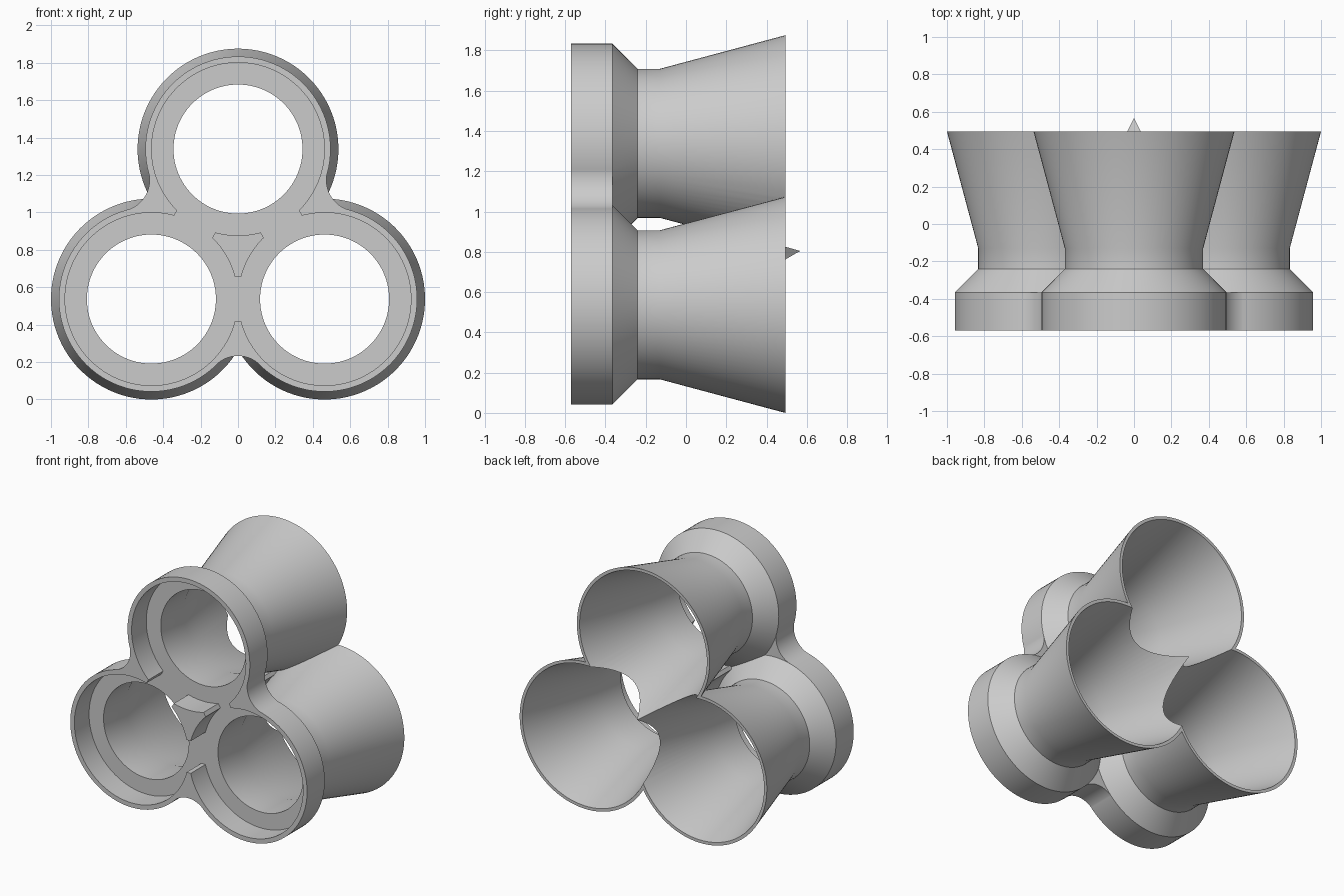
import bpy, bmesh, math
from mathutils import Vector

cube = bpy.data.objects.get("Cube")
if cube:
    bpy.data.objects.remove(cube, do_unlink=True)

# Main dimensions
SEG = 96
FRONT, FLOOR, PLATE_BACK, BACK = -0.57, -0.4, -0.365, 0.494
SPACING = 0.926                      # distance between tube axes
REACH = SPACING / math.sqrt(3)       # model axis to tube axis
MID_Z = 0.804
RIM_R, RECESS_R, BORE_R, FILLET_R = 0.495, 0.462, 0.345, 0.165
FILLET_REACH = SPACING / (2 * math.sqrt(3)) + math.sqrt((RIM_R + FILLET_R) ** 2 - (SPACING / 2) ** 2)
BORE_END, FLARE_START, FLARE = 0.66, -0.138, 0.269


def polar(radius, degrees, origin=(0, MID_Z)):
    a = math.radians(degrees)
    return origin[0] + radius * math.cos(a), origin[1] + radius * math.sin(a)


TUBE_ANGLES = (90, 210, 330)
GAP_ANGLES = (150, 270, 30)
TUBES = [polar(REACH, a) for a in TUBE_ANGLES]
FILLETS = [polar(FILLET_REACH, a) for a in GAP_ANGLES]


def loft(name, rings):
    """Closed solid through matching rings of points."""
    bm = bmesh.new()
    loops = [[bm.verts.new(p) for p in ring] for ring in rings]
    n = len(loops[0])
    for a, b in zip(loops, loops[1:]):
        for i in range(n):
            j = (i + 1) % n
            bm.faces.new((a[i], a[j], b[j], b[i]))
    bm.faces.new(loops[0])
    bm.faces.new(loops[-1])
    bmesh.ops.recalc_face_normals(bm, faces=bm.faces)
    mesh = bpy.data.meshes.new(name)
    bm.to_mesh(mesh)
    bm.free()
    ob = bpy.data.objects.new(name, mesh)
    bpy.context.collection.objects.link(ob)
    return ob


def lathe(name, centre, profile, phase=0):
    """Turned solid along y from (y, radius) pairs."""
    rings = []
    for y, r in profile:
        pts = [polar(r, phase + 360 * i / SEG, centre) for i in range(SEG)]
        rings.append([(x, y, z) for x, z in pts])
    return loft(name, rings)


def prism(name, outline, y0, y1):
    return loft(name, [[(x, y, z) for x, z in outline] for y in (y0, y1)])


def boolean(target, tool, operation):
    mod = target.modifiers.new("cut", 'BOOLEAN')
    mod.operation = operation
    mod.solver = 'MANIFOLD'
    mod.object = tool
    evaluated = target.evaluated_get(bpy.context.evaluated_depsgraph_get())
    mesh = bpy.data.meshes.new_from_object(evaluated)
    target.modifiers.clear()
    target.data = mesh
    bpy.data.objects.remove(tool, do_unlink=True)


# Front plate web joining the three rims, with rounded hollows between them
outline = [p for pair in zip(TUBES, FILLETS) for p in pair]
body = prism("triple_tube_body", outline, FRONT - 0.05, PLATE_BACK)
for c in FILLETS:
    boolean(body, lathe("fillet_cutter", c, [(FRONT - 0.1, FILLET_R + 0.001), (BACK, FILLET_R + 0.001)]),
            'DIFFERENCE')

# Outer tubes: rim, chamfer, neck and flared back
for k, c in enumerate(TUBES):
    boolean(body, lathe("tube", c, [(FRONT - 0.03, RIM_R), (PLATE_BACK, RIM_R), (-0.24, 0.37),
                                    (-0.13, 0.37), (BACK, 0.537)], 0.7 * k), 'UNION')

# Central post with three hollow sides
post_outline = []
for c, a in zip(TUBES, TUBE_ANGLES):
    for i in range(9):
        post_outline.append(polar(RECESS_R + 0.003, a + 180 + 14.6 * (1 - i / 4), c))
post_outline.sort(key=lambda p: math.atan2(p[1] - MID_Z, p[0]))
boolean(body, prism("centre_post", post_outline, -0.5, 0.62), 'UNION')

# Trim the front flat
square = [polar(2, a) for a in (45, 135, 225, 315)]
boolean(body, prism("front_trim", square, FRONT - 0.5, FRONT), 'DIFFERENCE')

# Recess, bore and flared inside of each tube
for k, c in enumerate(TUBES):
    end_r = BORE_R + FLARE * (BORE_END - FLARE_START)
    boolean(body, lathe("bore_cutter", c, [(FRONT - 0.1, RECESS_R), (FLOOR, RECESS_R), (FLOOR, BORE_R),
                                           (FLARE_START, BORE_R), (BORE_END, end_r)], 0.7 * k), 'DIFFERENCE')

# Slots through the thin walls between neighbouring recesses
for a in GAP_ANGLES:
    m = Vector(polar(REACH / 2, a))
    along = Vector(polar(0.118, a, (0, 0)))
    across = Vector(polar(0.04, a + 90, (0, 0)))
    corners = [m + along + across, m - along + across, m - along - across, m + along - across]
    boolean(body, prism("slot_cutter", corners, FRONT - 0.1, FLOOR), 'DIFFERENCE')

# Material and shading
grey = bpy.data.materials.new("light_grey")
grey.use_nodes = True
colour = (0.6, 0.6, 0.6, 1)
grey.diffuse_color = colour
grey.node_tree.nodes["Principled BSDF"].inputs["Base Color"].default_value = colour
body.data.materials.clear()
body.data.materials.append(grey)
bpy.ops.object.select_all(action='DESELECT')
body.select_set(True)
bpy.context.view_layer.objects.active = body
bpy.ops.object.shade_smooth_by_angle(angle=math.radians(30))
